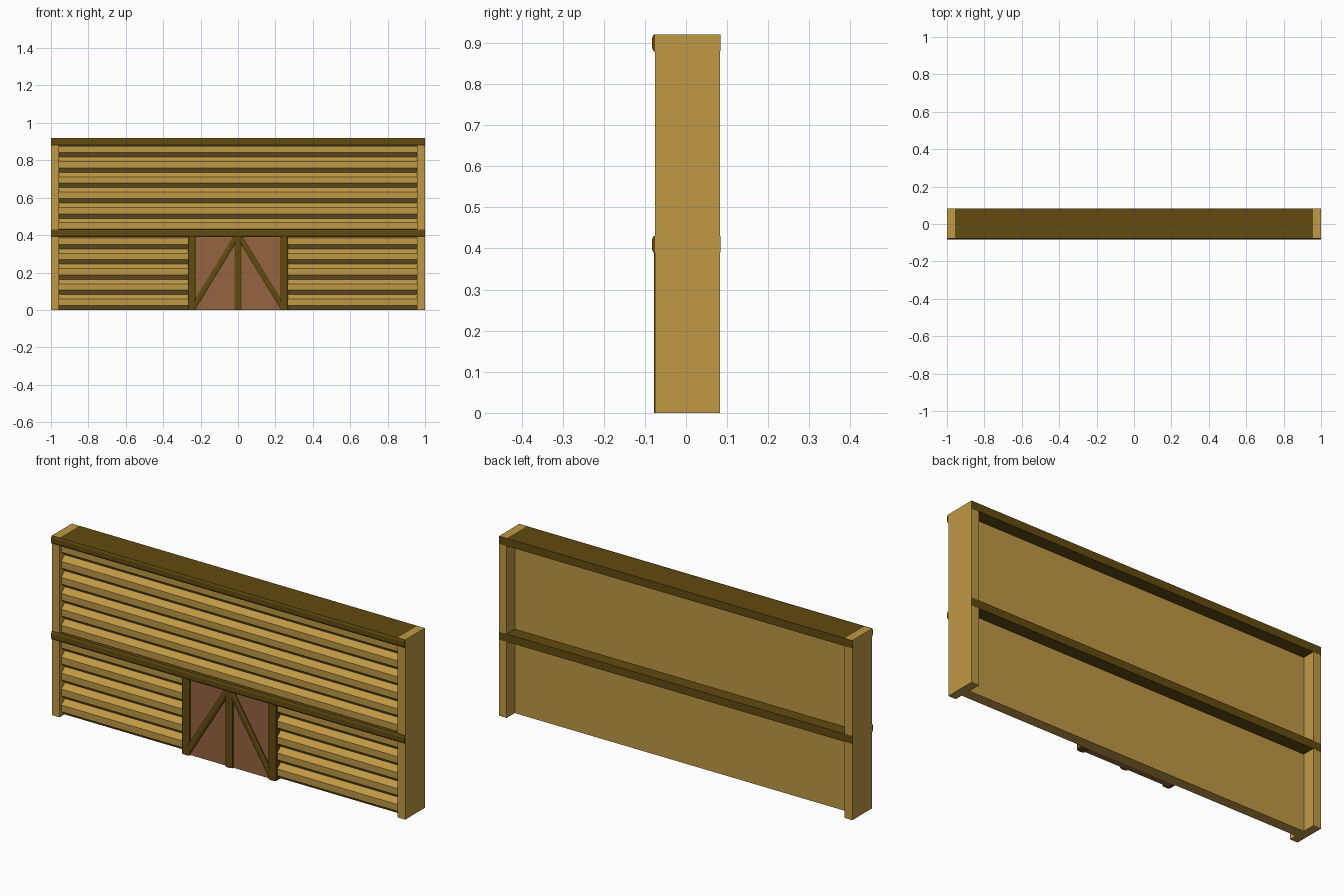
import bpy, bmesh
from mathutils import Vector

if "Cube" in bpy.data.objects:
    bpy.data.objects.remove(bpy.data.objects["Cube"])


def material(name, rgb):
    m = bpy.data.materials.new(name)
    m.diffuse_color = (*rgb, 1)
    m.use_nodes = True
    m.node_tree.nodes["Principled BSDF"].inputs["Base Color"].default_value = m.diffuse_color
    return m


TAN = material("tan_wood", (0.52, 0.32, 0.06))
DARK = material("dark_wood", (0.12, 0.07, 0.005))
RED = material("door_wood", (0.30, 0.125, 0.05))


def extrude(name, ring, offset, mat):
    """Extrude a closed ring of points along an offset vector."""
    bm = bmesh.new()
    face = bm.faces.new([bm.verts.new(p) for p in ring])
    out = bmesh.ops.extrude_face_region(bm, geom=[face], use_keep_orig=True)
    moved = [g for g in out["geom"] if isinstance(g, bmesh.types.BMVert)]
    bmesh.ops.translate(bm, verts=moved, vec=offset)
    bmesh.ops.recalc_face_normals(bm, faces=bm.faces)
    me = bpy.data.meshes.new(name)
    bm.to_mesh(me)
    bm.free()
    me.materials.append(mat)
    ob = bpy.data.objects.new(name, me)
    bpy.context.collection.objects.link(ob)
    return ob


def box(name, x0, x1, y0, y1, z0, z1, mat):
    ring = [(x0, y0, z0), (x0, y1, z0), (x0, y1, z1), (x0, y0, z1)]
    return extrude(name, ring, Vector((x1 - x0, 0, 0)), mat)


def trim(name, a, b, width, back, front, bevel):
    """Chamfered strip on the front, running from a to b in (x, z)."""
    p, q = Vector((a[0], 0, a[1])), Vector((b[0], 0, b[1]))
    side = (q - p).normalized().cross(Vector((0, 1, 0)))
    h, c = width / 2, bevel
    prof = [(-h, back), (-h, front + c * 0.5), (-h + c, front),
            (h - c, front), (h, front + c * 0.5), (h, back)]
    ring = [p + side * s + Vector((0, y, 0)) for s, y in prof]
    return extrude(name, ring, q - p, DARK)


BACK, FRONT, WALL_BACK = 0.083, -0.075, 0.018

# log wall: faceted front, flat back
step, count = 0.0817, 11
profile = [(WALL_BACK, 0.0)]
for i in range(count):
    z = i * step
    profile += [(-0.035, z), (-0.062, z + 0.024), (-0.062, z + 0.058)]
profile += [(-0.035, count * step), (WALL_BACK, count * step)]
extrude("log_wall", [(-0.96, y, z) for y, z in profile], Vector((1.92, 0, 0)), TAN)

# end posts
for s, side in ((-1, "left"), (1, "right")):
    x0, x1 = sorted((s * 0.957, s))
    box(side + "_end_post", x0, x1, FRONT, BACK, 0, 0.92, TAN)

# horizontal beams: core between posts, front trim and back band across posts
for z, name in ((0.41, "middle"), (0.90, "top")):
    box(name + "_beam", -0.957, 0.957, FRONT, BACK, z - 0.02, z + 0.02, DARK)
    box(name + "_back_band", -1, 1, BACK - 0.0005, BACK + 0.0005, z - 0.02, z + 0.02, DARK)
    trim(name + "_front_trim", (-1, z), (1, z), 0.041, FRONT, -0.083, 0.009)

# double door with frame and diagonal braces
box("door_panel", -0.25, 0.25, -0.066, -0.03, 0, 0.39, RED)
trim("door_centre_post", (0, 0), (0, 0.39), 0.04, -0.06, -0.078, 0.01)
for s, side in ((-1, "left"), (1, "right")):
    trim(side + "_door_post", (s * 0.245, 0), (s * 0.245, 0.39), 0.042, -0.035, -0.078, 0.01)
    trim(side + "_door_brace", (s * 0.238, 0.015), (s * 0.012, 0.385), 0.032, -0.06, -0.0765, 0.009)
